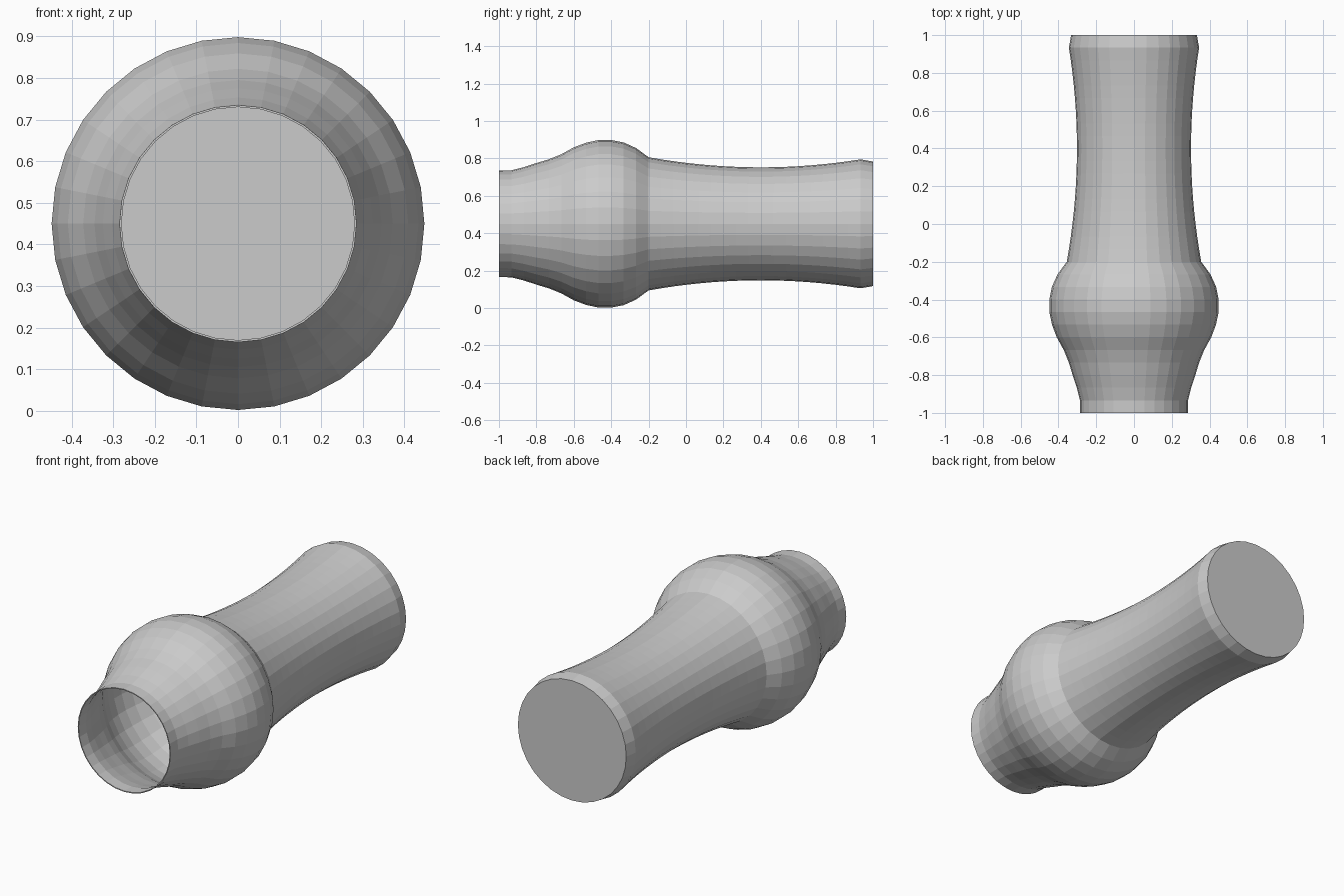
import bpy, bmesh, math

if "Cube" in bpy.data.objects:
    bpy.data.objects.remove(bpy.data.objects["Cube"])

SIDES = 32
WALL = 0.005
AXIS_Z = 0.45

# Outer profile as (position along y, radius): straight lip, bulb, waisted body, chamfered base
STEP = 1 / 15
bulb = [0.285, 0.286, 0.303, 0.325, 0.345, 0.372, 0.409, 0.434,
        0.448, 0.448, 0.435, 0.405]
outer = [(-1 + i * STEP, r) for i, r in enumerate(bulb)]
for i in range(12, 30):
    y = -1 + i * STEP
    outer.append((y, 0.302 + 0.15 * (y - 0.4) ** 2))
outer.append((1.0, 0.333))

# Inner profile: thin wall following the outside, with a flat floor
inner = [(min(y, 1 - WALL), r - WALL) for y, r in outer]

bm = bmesh.new()


def ring(y, r):
    return [bm.verts.new((r * math.cos(a), y, AXIS_Z + r * math.sin(a)))
            for a in (2 * math.pi * k / SIDES for k in range(SIDES))]


# One continuous skin: base -> outside -> lip -> inside -> floor
rings = [ring(y, r) for y, r in outer[::-1] + inner]
for a, b in zip(rings, rings[1:]):
    for k in range(SIDES):
        n = (k + 1) % SIDES
        bm.faces.new((a[k], a[n], b[n], b[k]))
bm.faces.new(rings[0])
bm.faces.new(rings[-1])
bmesh.ops.recalc_face_normals(bm, faces=bm.faces)

mesh = bpy.data.meshes.new("vase")
bm.to_mesh(mesh)
bm.free()
vase = bpy.data.objects.new("vase", mesh)
bpy.context.collection.objects.link(vase)
